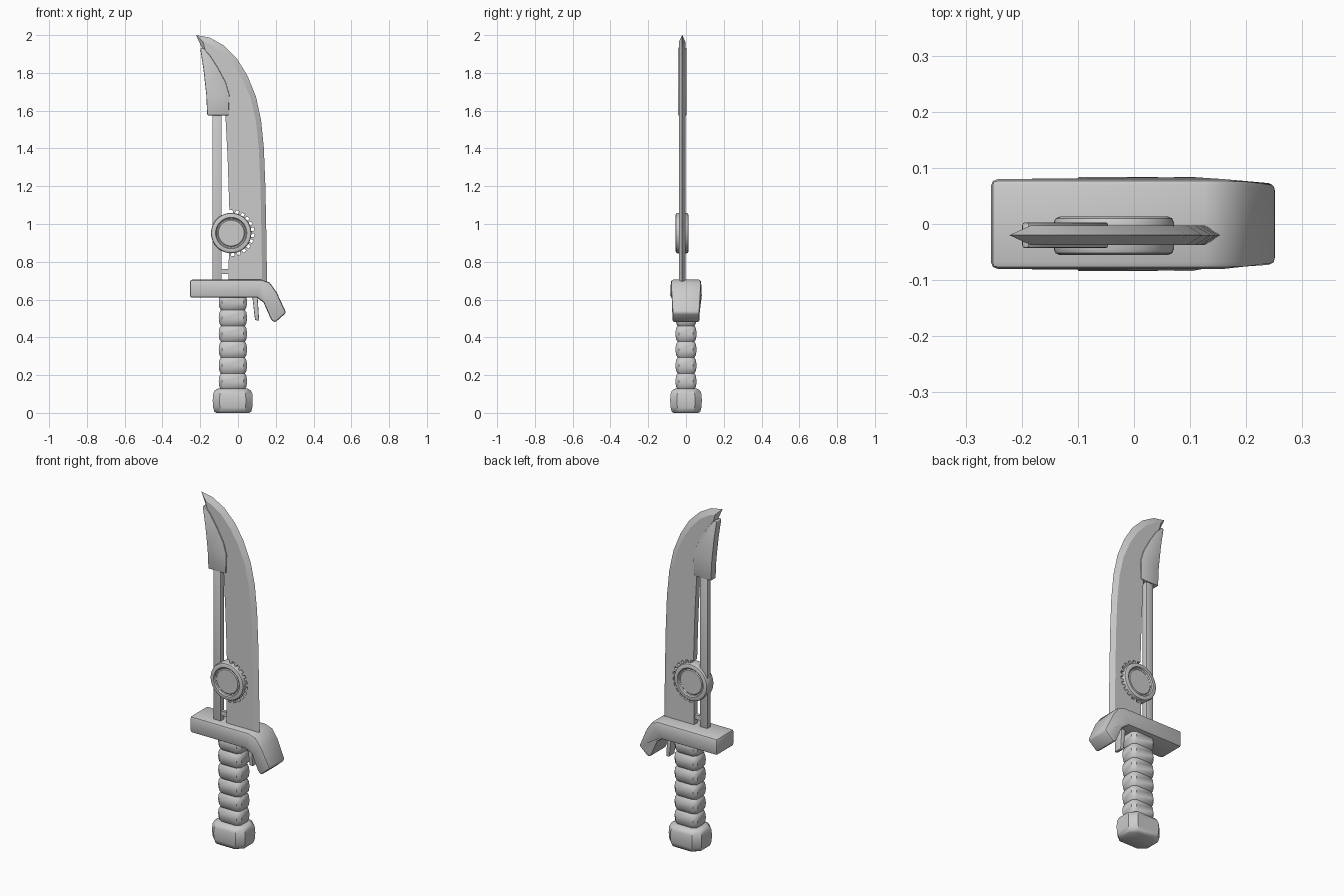
import bpy, bmesh, math
from mathutils import Vector

if "Cube" in bpy.data.objects:
    bpy.data.objects.remove(bpy.data.objects["Cube"])

grey = bpy.data.materials.new("light_grey")
grey.diffuse_color = (0.6, 0.6, 0.6, 1)
grey.use_nodes = True
grey.node_tree.nodes["Principled BSDF"].inputs["Base Color"].default_value = grey.diffuse_color
BLADE_Y = -0.02
HUB = (-0.036, 0.952)


def finish(name, bm, bevel=0.0, segments=2, angle=35):
    bmesh.ops.recalc_face_normals(bm, faces=bm.faces)
    mesh = bpy.data.meshes.new(name)
    bm.to_mesh(mesh)
    bm.free()
    mesh.materials.append(grey)
    ob = bpy.data.objects.new(name, mesh)
    bpy.context.collection.objects.link(ob)
    bpy.ops.object.select_all(action='DESELECT')
    ob.select_set(True)
    bpy.context.view_layer.objects.active = ob
    if bevel:
        mod = ob.modifiers.new("rounded_edges", 'BEVEL')
        mod.width = bevel
        mod.segments = segments
        mod.limit_method = 'ANGLE'
        mod.angle_limit = math.radians(40)
        bpy.ops.object.modifier_apply(modifier=mod.name)
    bpy.ops.object.shade_smooth_by_angle(angle=math.radians(angle))
    return ob


def prism(bm, outline, y0, y1):
    """Extrude an (x, z) outline between two depths."""
    front = [bm.verts.new((x, y0, z)) for x, z in outline]
    back = [bm.verts.new((x, y1, z)) for x, z in outline]
    bm.faces.new(front)
    bm.faces.new(back)
    n = len(outline)
    for i in range(n):
        j = (i + 1) % n
        bm.faces.new((front[i], front[j], back[j], back[i]))
    return front, back


def plate(name, outline, y0, y1, bevel=0.0):
    bm = bmesh.new()
    prism(bm, outline, y0, y1)
    return finish(name, bm, bevel)


def column(name, rings, cx, chamfer):
    """Stack chamfered rectangles given as (z, half_x, half_y)."""
    bm = bmesh.new()
    prev = None
    for z, hx, hy in rings:
        c = chamfer
        pts = [(hx, hy - c), (hx - c, hy), (c - hx, hy), (-hx, hy - c),
               (-hx, c - hy), (c - hx, -hy), (hx - c, -hy), (hx, c - hy)]
        ring = [bm.verts.new((cx + x, y, z)) for x, y in pts]
        if prev is None:
            bm.faces.new(ring)
        else:
            for i in range(8):
                j = (i + 1) % 8
                bm.faces.new((prev[i], prev[j], ring[j], ring[i]))
        prev = ring
    bm.faces.new(prev)
    return finish(name, bm, angle=40)


# Blade: flat body with a toothed round cut-out, then a sharpened outer edge
edge = [(-0.19, 1.93), (-0.222, 2.0), (-0.15, 1.987), (-0.075, 1.945), (-0.005, 1.875),
        (0.05, 1.785), (0.095, 1.675), (0.122, 1.55), (0.137, 1.4),
        (0.145, 1.2), (0.15, 0.95), (0.154, 0.68)]
shoulder = [(-0.175, 1.925), (-0.185, 1.965), (-0.145, 1.95), (-0.085, 1.912), (-0.027, 1.848),
            (0.025, 1.765), (0.068, 1.665), (0.095, 1.545), (0.11, 1.4),
            (0.119, 1.2), (0.124, 0.95), (0.128, 0.68)]
notch = []
TEETH = 12
for i in range(TEETH):
    a0 = math.radians(-97 + 192 * i / TEETH)
    step = math.radians(192 / TEETH)
    for f, r in ((0, 0.104), (0.4, 0.104), (0.45, 0.123), (0.95, 0.123)):
        a = a0 + f * step
        notch.append((HUB[0] + r * math.cos(a), HUB[1] + r * math.sin(a)))
inner = [(-0.05, 0.68)] + notch + [(-0.046, 1.08), (-0.055, 1.35), (-0.068, 1.6), (-0.1, 1.78)]
bm = bmesh.new()
front, back = prism(bm, inner + shoulder, BLADE_Y - 0.017, BLADE_Y + 0.017)
rim = [bm.verts.new((x, BLADE_Y, z)) for x, z in edge]
k = len(inner)
for i in range(len(edge) - 1):
    for side in (front, back):
        bm.faces.new((side[k + i], side[k + i + 1], rim[i + 1], rim[i]))
    hidden = bm.edges.get((front[k + i], front[k + i + 1]))
    wall = [f for f in hidden.link_faces if back[k + i] in f.verts and back[k + i + 1] in f.verts]
    bmesh.ops.delete(bm, geom=wall, context='FACES_ONLY')
for i in (0, len(edge) - 1):
    bm.faces.new((front[k + i], back[k + i], rim[i]))
finish("blade", bm, angle=25)

# Cover near the tip, guide rod and small bridge
plate("tip_cover", [(-0.2, 1.928), (-0.188, 1.935), (-0.15, 1.895), (-0.108, 1.83), (-0.065, 1.75),
                    (-0.046, 1.685), (-0.05, 1.575), (-0.163, 1.575), (-0.168, 1.685),
                    (-0.183, 1.82)], -0.043, 0.003, 0.005)
plate("guide_rod", [(-0.135, 0.68), (-0.087, 0.68), (-0.087, 1.6), (-0.135, 1.6)],
      -0.036, -0.004, 0.004)
plate("bridge", [(-0.1, 0.735), (-0.04, 0.735), (-0.04, 0.762), (-0.1, 0.762)], -0.03, -0.01)

# Round hub, turned from a profile of (radius, half depth)
profile = [(0.0, 0.027), (0.068, 0.027), (0.073, 0.023), (0.079, 0.026), (0.083, 0.034),
           (0.097, 0.034), (0.104, 0.031), (0.107, 0.024)]
profile += [(r, -d) for r, d in reversed(profile)]
bm = bmesh.new()
verts = [bm.verts.new((HUB[0] + r, -0.021 + d, HUB[1])) for r, d in profile]
edges = [bm.edges.new(p) for p in zip(verts, verts[1:])]
bmesh.ops.spin(bm, geom=verts + edges, cent=(HUB[0], 0, HUB[1]), axis=(0, 1, 0),
               angle=math.tau, steps=40, use_duplicate=False)
bmesh.ops.remove_doubles(bm, verts=bm.verts, dist=0.0002)
finish("hub", bm)

# Guard with a bent finger hook that narrows toward its end
guard = [(-0.255, 0.61), (-0.255, 0.705), (0.125, 0.705), (0.168, 0.69), (0.205, 0.638),
         (0.255, 0.53), (0.195, 0.477), (0.175, 0.495), (0.135, 0.585), (0.1, 0.61)]
bm = bmesh.new()
prism(bm, guard, -0.08, 0.08)
for v in bm.verts:
    if v.co.z < 0.6:
        v.co.y *= 0.9
finish("guard", bm, 0.012)

# Trigger under the guard
plate("trigger", [(0.075, 0.625), (0.103, 0.625), (0.112, 0.488), (0.09, 0.492)],
      -0.025, 0.025, 0.004)

# Ribbed grip: one bulge per segment
rings = []
H = 0.084
for i in range(6):
    z = 0.125 + i * H
    rings += [(z, 0.064, 0.045), (z + 0.014, 0.072, 0.053), (z + H * 0.5, 0.075, 0.056),
              (z + H - 0.014, 0.072, 0.053)]
rings.append((0.125 + 6 * H, 0.064, 0.045))
column("grip", rings, -0.027, 0.018)

# Pommel
column("pommel", [(0.0, 0.088, 0.066), (0.008, 0.098, 0.076), (0.03, 0.104, 0.082),
                  (0.065, 0.106, 0.084), (0.1, 0.104, 0.082), (0.119, 0.096, 0.074),
                  (0.128, 0.08, 0.058)], -0.028, 0.036)
